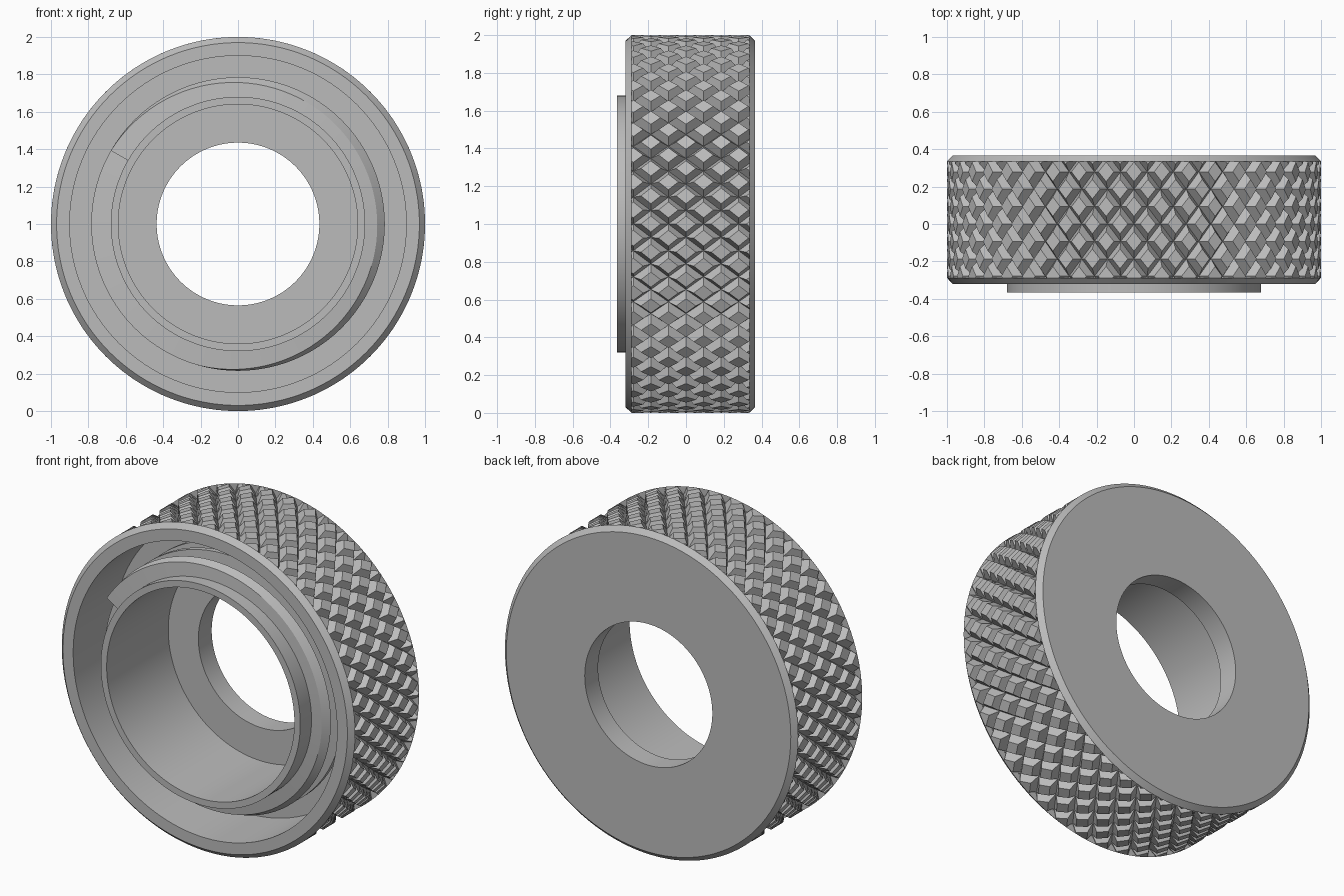
import bpy, bmesh
from math import sin, cos, pi, radians
from mathutils import Vector

cube = bpy.data.objects.get("Cube")
if cube:
    bpy.data.objects.remove(cube)

steel = bpy.data.materials.new("grey_steel")
steel.use_nodes = True
GREY = (0.5, 0.5, 0.5, 1)
steel.diffuse_color = GREY
steel.node_tree.nodes["Principled BSDF"].inputs["Base Color"].default_value = GREY


def polar(angle, r, y):
    """Point around the y axis, which runs through z = 1."""
    return Vector((r * cos(angle), y, 1 + r * sin(angle)))


def finish(name, bm, smooth):
    bmesh.ops.recalc_face_normals(bm, faces=bm.faces)
    mesh = bpy.data.meshes.new(name)
    bm.to_mesh(mesh)
    bm.free()
    mesh.materials.append(steel)
    obj = bpy.data.objects.new(name, mesh)
    bpy.context.collection.objects.link(obj)
    if smooth:
        bpy.ops.object.select_all(action='DESELECT')
        obj.select_set(True)
        bpy.context.view_layer.objects.active = obj
        bpy.ops.object.shade_smooth_by_angle(angle=radians(25))
    return obj


def bridge(bm, rings, closed):
    """Join successive closed loops of vertices with quads."""
    n = len(rings[0])
    for k in range(len(rings) if closed else len(rings) - 1):
        a, b = rings[k], rings[(k + 1) % len(rings)]
        for i in range(n):
            j = (i + 1) % n
            bm.faces.new((a[i], a[j], b[j], b[i]))


# Turned nut body: knurl bed, chamfered rims, front recess, hub and stepped bore
KNURL_FRONT, KNURL_BACK = -0.288, 0.335
profile = [(0.435, 0.365), (0.97, 0.365), (1, KNURL_BACK), (0.94, KNURL_BACK),
           (0.94, KNURL_FRONT), (1, KNURL_FRONT), (0.97, -0.32), (0.90, -0.32),
           (0.90, 0.08), (0.68, 0.08), (0.68, -0.365), (0.64, -0.365),
           (0.64, 0.235), (0.435, 0.235)]
SEGMENTS = 128
bm = bmesh.new()
bridge(bm, [[bm.verts.new(polar(2 * pi * s / SEGMENTS, r, y)) for r, y in profile]
            for s in range(SEGMENTS)], True)
finish("nut_body", bm, True)

# Helical thread on the hub, with a bevelled lead-in on its first turn
PITCH, STEPS, TURNS = 0.14, 96, 2.3
bm = bmesh.new()
rings = []
for s in range(int(STEPS * TURNS) + 1):
    turn = s / STEPS
    angle = radians(150) - 2 * pi * turn
    y = -0.315 + PITCH * turn
    lead = min(turn / 0.71, 1)
    front_crest = 0.785 - 0.042 * sin(pi * lead)
    section = [(0.67, y), (front_crest, y + 0.008), (0.785, y + 0.04), (0.67, y + 0.075)]
    rings.append([bm.verts.new(polar(angle, r, yy)) for r, yy in section])
bridge(bm, rings, False)
bm.faces.new(rings[0])
bm.faces.new(rings[-1])
finish("hub_thread", bm, True)

# Diamond knurl: raised rhombic pads between crossing V grooves
COUNT, PERIOD, TOP, VALLEY = 42, 0.186, 0.56, 0.95
corners = [(0.5, 0), (0, 0.5), (-0.5, 0), (0, -0.5)]
bm = bmesh.new()
for half_row in range(-5, 6):
    for i in range(COUNT):
        u = i + 0.5 * (half_row % 2)
        v = half_row / 2
        low, high = [[bm.verts.new(polar(2 * pi * (u + a * k) / COUNT, r, PERIOD * (v + b * k)))
                      for a, b in corners] for k, r in ((1, VALLEY), (TOP, 1))]
        bridge(bm, [low, high], False)
        bm.faces.new(high)
bmesh.ops.remove_doubles(bm, verts=bm.verts, dist=0.0005)
for y, side in ((KNURL_FRONT, -1), (KNURL_BACK, 1)):
    bmesh.ops.bisect_plane(bm, geom=bm.verts[:] + bm.edges[:] + bm.faces[:],
                           plane_co=(0, y, 0), plane_no=(0, side, 0), clear_outer=True)
finish("diamond_knurl", bm, False)
